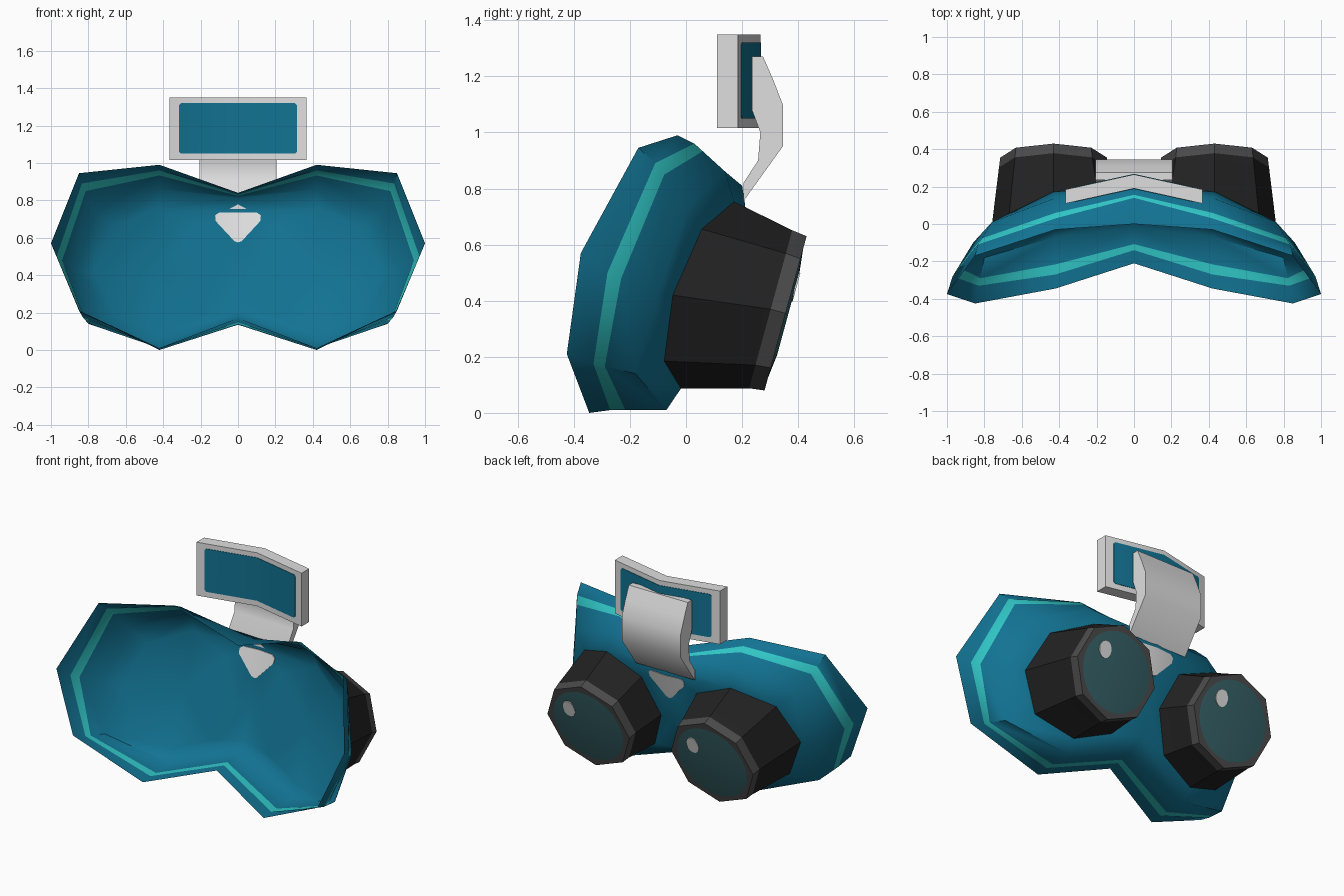
import bpy, bmesh, math
from mathutils import Vector, Matrix

if "Cube" in bpy.data.objects:
    bpy.data.objects.remove(bpy.data.objects["Cube"], do_unlink=True)


def material(name, rgb):
    m = bpy.data.materials.new(name)
    m.use_nodes = True
    m.diffuse_color = (*rgb, 1)
    m.node_tree.nodes["Principled BSDF"].inputs["Base Color"].default_value = (*rgb, 1)
    return m


blue = material("deep blue", (0.006, 0.17, 0.29))
teal = material("bright teal", (0.03, 0.55, 0.55))
white = material("soft white", (0.74, 0.74, 0.74))
black = material("near black", (0.016, 0.016, 0.016))
grey = material("dark grey", (0.07, 0.07, 0.07))
glass = material("lens green", (0.035, 0.115, 0.13))


def finish(name, bm, mats, angle=30, mirror=False):
    bmesh.ops.recalc_face_normals(bm, faces=bm.faces[:])
    mesh = bpy.data.meshes.new(name)
    bm.to_mesh(mesh)
    bm.free()
    for m in mats:
        mesh.materials.append(m)
    mesh.shade_smooth()
    mesh.set_sharp_from_angle(angle=math.radians(angle))
    ob = bpy.data.objects.new(name, mesh)
    bpy.context.collection.objects.link(ob)
    if mirror:
        ob.modifiers.new("Mirror", "MIRROR")
    return ob


def verts(bm, points):
    return [bm.verts.new(p) for p in points]


def strip(bm, a, b, mat=0, closed=False):
    for i in range(len(a) if closed else len(a) - 1):
        j = (i + 1) % len(a)
        bm.faces.new((a[i], a[j], b[j], b[i])).material_index = mat


# Curved back wall of the mask, and the octagon where a barrel meets it
def back_y(x, z):
    return 0.12 + 0.285 * (z - 0.42) - 0.1 * min(x, 0.43) - 0.37 * max(x - 0.43, 0)


def on_back(x, z):
    return Vector((x, back_y(x, z), z))


octagon = [math.radians(45 * i) for i in range(8)]
base = [on_back(0.43 + 0.335 * math.sin(a), 0.42 + 0.333 * math.cos(a)) for a in octagon]

# Mask shell: open at the front, half outlines running from top to bottom
rim = [(0, 0, 0.84), (0.42, -0.03, 0.99), (0.85, -0.17, 0.945), (1, -0.375, 0.57),
       (0.85, -0.425, 0.21), (0.42, -0.345, 0), (0, -0.21, 0.135)]
band = [(0, 0.14, 0.83), (0.42, 0.03, 0.96), (0.835, -0.11, 0.89), (0.97, -0.28, 0.5),
        (0.83, -0.33, 0.175), (0.42, -0.27, 0.01), (0, -0.14, 0.14)]
ridge = [(0, 0.2, 0.81), (0.42, 0.14, 0.86), (0.76, 0.01, 0.74), (0.86, -0.1, 0.42),
         (0.8, -0.18, 0.14), (0.42, -0.07, 0.01), (0, -0.02, 0.17)]
band_end = [Vector(p).lerp(Vector(q), 0.27) for p, q in zip(band, ridge)]
bm = bmesh.new()
rings = [verts(bm, r) for r in (rim, band, band_end, ridge)]
ring8 = verts(bm, base)
top, mid, low = verts(bm, [on_back(0, z) for z in (0.74, 0.42, 0.22)])
rings.append([top] + ring8[:5] + [low])
for i in range(4):
    strip(bm, rings[i], rings[i + 1], mat=int(i == 1))
for face in ((top, ring8[0], ring8[7]), (top, ring8[7], ring8[6], mid),
             (mid, ring8[6], ring8[5], low), (low, ring8[5], ring8[4])):
    bm.faces.new(face)
hub = bm.verts.new(on_back(0.43, 0.42))
for i in range(8):
    bm.faces.new((ring8[i], ring8[(i + 1) % 8], hub))
finish("mask_shell", bm, [blue, teal], 50, mirror=True)


# Folded slab: half outline in x and z, mirrored across the middle
def slab(name, outline, y_func, depth, mat):
    bm = bmesh.new()
    front = verts(bm, [(x, y_func(x, z), z) for x, z in outline])
    back = verts(bm, [(x, y_func(x, z) + depth, z) for x, z in outline])
    bm.faces.new(front)
    bm.faces.new(back)
    strip(bm, front, back)
    return finish(name, bm, [mat], mirror=True)


slab("nose_triangle", [(0, 0.735), (0.1, 0.735), (0.122, 0.72), (0.12, 0.69), (0.02, 0.582), (0, 0.575)],
     lambda x, z: back_y(x, z) - 0.0045, 0.009, white)


# Display head: bent plate with a blue panel on each face
def plate_y(x, z):
    return 0.19 - 0.22 * x


slab("head_plate", [(0, 1.35), (0.365, 1.35), (0.365, 1.015), (0, 1.015)], plate_y, 0.075, white)
panel = [(0, 1.32), (0.305, 1.32), (0.315, 1.31), (0.315, 1.06), (0.305, 1.05), (0, 1.05)]
slab("front_panel", panel, lambda x, z: plate_y(x, z) - 0.003, 0.006, blue)
slab("back_panel", panel, lambda x, z: plate_y(x, z) + 0.072, 0.006, blue)

# Curved neck joining the head to the mask
profile = [(0.235, 1.27), (0.275, 1.27), (0.31, 1.19), (0.345, 1.1), (0.345, 0.95), (0.205, 0.755),
           (0.205, 0.82), (0.257, 0.9), (0.265, 1.0), (0.235, 1.08)]
bm = bmesh.new()
sides = [verts(bm, [(x, y, z) for y, z in profile]) for x in (-0.205, 0.205)]
for s in sides:
    bm.faces.new(s)
strip(bm, *sides, closed=True)
finish("neck", bm, [white], 50)

# Eye barrels with rim, lens and glint
axis = Vector((0, 0.965, -0.263))
up = Vector((0, 0.263, 0.965))


def disc(name, centre, r1, r2, depth, stretch, mat):
    frame = Matrix((Vector((-1, 0, 0)), up, axis)).transposed().to_4x4()
    bm = bmesh.new()
    bmesh.ops.create_cone(bm, cap_ends=True, segments=32, radius1=r1, radius2=r2, depth=depth,
                          matrix=Matrix.Translation(centre) @ frame @ Matrix.Diagonal((1, stretch, 1, 1)))
    finish(name, bm, [mat], 40)


for side, label in ((1, "left"), (-1, "right")):
    centre = Vector((side * 0.43, 0.355, 0.355))

    def octa(radius, offset):
        return [centre + axis * offset + up * (radius * math.cos(a))
                + Vector((side * radius * math.sin(a), 0, 0)) for a in octagon]

    bm = bmesh.new()
    root = verts(bm, [(side * p.x, p.y, p.z) for p in base])
    seam = verts(bm, octa(0.292, -0.055))
    end = verts(bm, octa(0.285, 0))
    strip(bm, root, seam, 0, closed=True)
    strip(bm, seam, end, 1, closed=True)
    bm.faces.new(end).material_index = 1
    finish(label + "_eye_barrel", bm, [black, grey], 30)
    disc(label + "_lens", centre + axis * 0.004, 0.256, 0.15, 0.012, 1, glass)
    disc(label + "_lens_glint", centre + axis * 0.01 + up * 0.1 + Vector((0.11, 0, 0)),
         0.042, 0.042, 0.006, 1.25, white)
